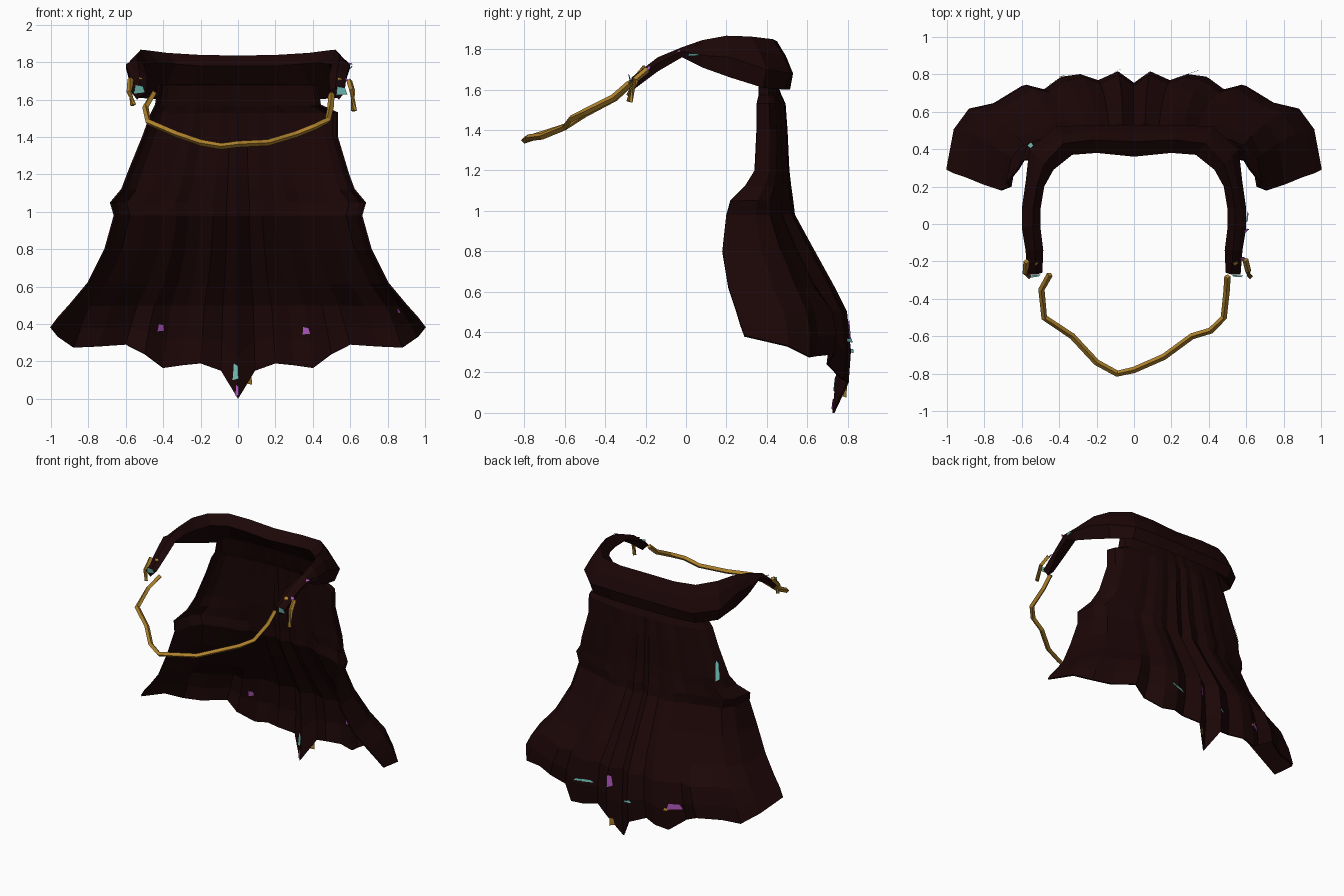
import bpy, bmesh, math
from mathutils import Vector

if "Cube" in bpy.data.objects:
    bpy.data.objects.remove(bpy.data.objects["Cube"])


def material(name, rgb):
    m = bpy.data.materials.new(name)
    m.diffuse_color = (*rgb, 1)
    m.use_nodes = True
    m.node_tree.nodes["Principled BSDF"].inputs["Base Color"].default_value = m.diffuse_color
    return m


BROWN = material("dark brown cloth", (0.0115, 0.0019, 0.0022))
GOLD = material("old gold", (0.42, 0.22, 0.025))
TEAL = material("teal", (0.17, 0.56, 0.50))
MAGENTA = material("magenta", (0.45, 0.10, 0.55))


def make_object(name, bm, mat):
    bmesh.ops.recalc_face_normals(bm, faces=bm.faces)
    me = bpy.data.meshes.new(name)
    bm.to_mesh(me)
    bm.free()
    me.materials.append(mat)
    ob = bpy.data.objects.new(name, me)
    bpy.context.collection.objects.link(ob)
    return ob


def loft(name, rings, mat, closed):
    """Skin a series of point rows; closed rows form a capped tube."""
    bm = bmesh.new()
    rows = [[bm.verts.new(p) for p in r] for r in rings]
    n = len(rows[0])
    for a, b in zip(rows, rows[1:]):
        for i in range(n if closed else n - 1):
            j = (i + 1) % n
            bm.faces.new((a[i], a[j], b[j], b[i]))
    if closed:
        bm.faces.new(rows[0])
        bm.faces.new(rows[-1])
    return make_object(name, bm, mat)


def mirror_x(p):
    return (-p[0], p[1], p[2])


# cape: rows are (z, half width, side edge y, centre back y, pleat depth)
ROWS = [
    (1.68, .42, .36, .43, .00), (1.57, .44, .36, .47, .01),
    (1.53, .53, .35, .49, .015), (1.40, .53, .35, .50, .02),
    (1.20, .59, .34, .51, .025), (1.12, .62, .29, .52, .03),
    (1.05, .68, .22, .53, .03), (0.98, .66, .20, .54, .045),
    (0.80, .71, .18, .64, .06), (0.62, .80, .21, .74, .065),
    (0.50, .90, .25, .80, .065), (0.36, .96, .27, .82, .07),
    (0.00, 1.0, .29, .81, .08),
]
# columns are (fraction of half width, hem height, pleat weight)
COLS = [(0, 0, 1), (.09, .15, .1), (.2, .19, .7), (.3, .18, .1), (.4, .165, .1),
        (.5, .24, .8), (.6, .29, .1), (.75, .28, .6), (.88, .275, 0),
        (.96, .33, .2), (1, .38, 0)]


def cape_point(row, col):
    z, ex, ey, by, depth = row
    u, hem, weight = col
    if u == .6 and z > .55:
        weight = .6                     # wide side groove above the hem
    if z == 0:
        z = hem
    elif z < .4:
        z = .5 + (hem - .5) * .55
    y = ey + (by - ey) * max(0, 1 - u * u) ** .32 - depth * weight
    return (ex * u, y, z)


LEFT_SCALE = {1.53: .87, 1.40: .96}     # the left edge slopes in under the collar
cape_rows = []
for row in ROWS:
    half = [cape_point(row, c) for c in COLS]
    s = LEFT_SCALE.get(row[0], 1)
    cape_rows.append([(-x * s, y, z) for x, y, z in half[:0:-1]] + half)
cape = loft("cape", cape_rows, BROWN, False)

# collar: each station is inner, top, outer and lower point
STATIONS = [
    ((0, .36, 1.78), (0, .44, 1.835), (0, .53, 1.68), (0, .515, 1.60)),
    ((.2, .38, 1.78), (.22, .45, 1.84), (.25, .53, 1.68), (.25, .51, 1.60)),
    ((.33, .37, 1.79), (.38, .43, 1.85), (.42, .52, 1.68), (.42, .49, 1.60)),
    ((.43, .29, 1.80), (.48, .32, 1.863), (.56, .40, 1.70), (.53, .38, 1.61)),
    ((.48, .20, 1.79), (.52, .20, 1.867), (.58, .22, 1.76), (.57, .22, 1.66)),
    ((.50, .08, 1.79), (.54, .08, 1.845), (.60, .08, 1.77), (.58, .08, 1.71)),
    ((.50, -.02, 1.78), (.54, -.02, 1.81), (.60, -.02, 1.79), (.58, -.02, 1.76)),
    ((.485, -.14, 1.73), (.53, -.14, 1.76), (.58, -.14, 1.73), (.57, -.14, 1.69)),
    ((.49, -.26, 1.65), (.52, -.27, 1.66), (.57, -.27, 1.64), (.54, -.26, 1.60)),
]


def rounded(station):
    """Add a slightly bulging point between the top and outer points."""
    a, t, o, l = (Vector(p) for p in station)
    m = (t + o) / 2
    return [tuple(p) for p in (a, t, m + (m - (a + l) / 2) * .1, o, l)]


right = [rounded(s) for s in STATIONS]
left = [[mirror_x(p) for p in s] for s in right[:0:-1]]
collar = loft("shoulder_collar", left + right, BROWN, True)


# gold cords: square tubes along a path
def cord(name, path, radius, sides=4):
    pts = [Vector(p) for p in path]
    rings = []
    for i, p in enumerate(pts):
        d = (pts[min(i + 1, len(pts) - 1)] - pts[max(i - 1, 0)]).normalized()
        up = Vector((0, 0, 1)) if abs(d.z) < .9 else Vector((0, 1, 0))
        a = d.cross(up).normalized()
        b = a.cross(d)
        rings.append([p + radius * (a * math.cos(t) + b * math.sin(t))
                      for t in (k * math.tau / sides for k in range(sides))])
    return loft(name, rings, GOLD, True)


cord("front_cord", [
    (-.45, -.27, 1.635), (-.495, -.35, 1.56), (-.48, -.50, 1.48),
    (-.33, -.60, 1.415), (-.20, -.74, 1.37), (-.09, -.80, 1.35),
    (0, -.78, 1.362), (.16, -.71, 1.37), (.31, -.60, 1.415),
    (.41, -.57, 1.455), (.48, -.50, 1.49), (.495, -.36, 1.56),
    (.50, -.28, 1.63)], .017)
cord("cord_end_left", [(-.575, -.20, 1.71), (-.58, -.26, 1.64), (-.56, -.28, 1.57)], .016)
cord("cord_end_right", [(.595, -.19, 1.70), (.61, -.25, 1.65), (.62, -.28, 1.54)], .016)


# small coloured flecks laid on the cloth nearest to a given point
def fleck(name, target, point, w, h, mat):
    point = Vector(point)
    _, loc, nor, _ = target.closest_point_on_mesh(point)
    if nor.dot(point - loc) < 0:
        nor = -nor
    side = nor.cross(Vector((0, 0, 1))).normalized()
    up = side.cross(nor)
    c = loc + nor * .008
    bm = bmesh.new()
    bm.faces.new([bm.verts.new(c + side * a * w + up * b * h)
                  for a, b in ((-1, -.8), (1, -1), (.8, 1), (-.6, .7))])
    make_object(name, bm, mat)


FLECKS = [
    ("strap_end_left", collar, (-.515, -.40, 1.63), .03, .024, TEAL),
    ("strap_end_right", collar, (.55, -.40, 1.63), .03, .024, TEAL),
    ("strap_gold_right", collar, (.56, -.24, 1.75), .015, .012, GOLD),
    ("strap_gold_left", collar, (-.53, -.24, 1.75), .012, .01, GOLD),
    ("strap_side_front", collar, (.66, -.20, 1.72), .012, .015, MAGENTA),
    ("strap_side_middle", collar, (.64, -.04, 1.79), .015, .008, MAGENTA),
    ("strap_side_teal", collar, (.64, .04, 1.78), .03, .008, TEAL),
    ("inner_left", cape, (-.41, .74, .38), .02, .02, MAGENTA),
    ("inner_right", cape, (.36, .74, .36), .02, .02, MAGENTA),
    ("inner_far_right", cape, (.82, .48, .44), .012, .012, MAGENTA),
    ("back_left", cape, (-.49, .84, .35), .055, .022, MAGENTA),
    ("back_left_gold", cape, (-.43, .86, .33), .015, .01, GOLD),
    ("back_middle", cape, (.0, .9, .42), .022, .045, MAGENTA),
    ("back_right", cape, (.28, .9, .37), .075, .01, TEAL),
    ("back_low", cape, (-.07, .9, .31), .025, .01, TEAL),
    ("back_tip", cape, (.02, .85, .10), .018, .03, GOLD),
    ("inner_tip", cape, (-.05, .68, .15), .018, .045, TEAL),
    ("inner_tip_low", cape, (-.012, .66, .05), .01, .03, MAGENTA),
    ("side_edge_left", cape, (-.60, .45, 1.27), .014, .075, TEAL),
]
for name, target, point, w, h, mat in FLECKS:
    fleck("fleck_" + name, target, point, w, h, mat)

# give the cape a thin cloth thickness
thick = cape.modifiers.new("cloth_thickness", 'SOLIDIFY')
thick.thickness = .01
thick.offset = 0
